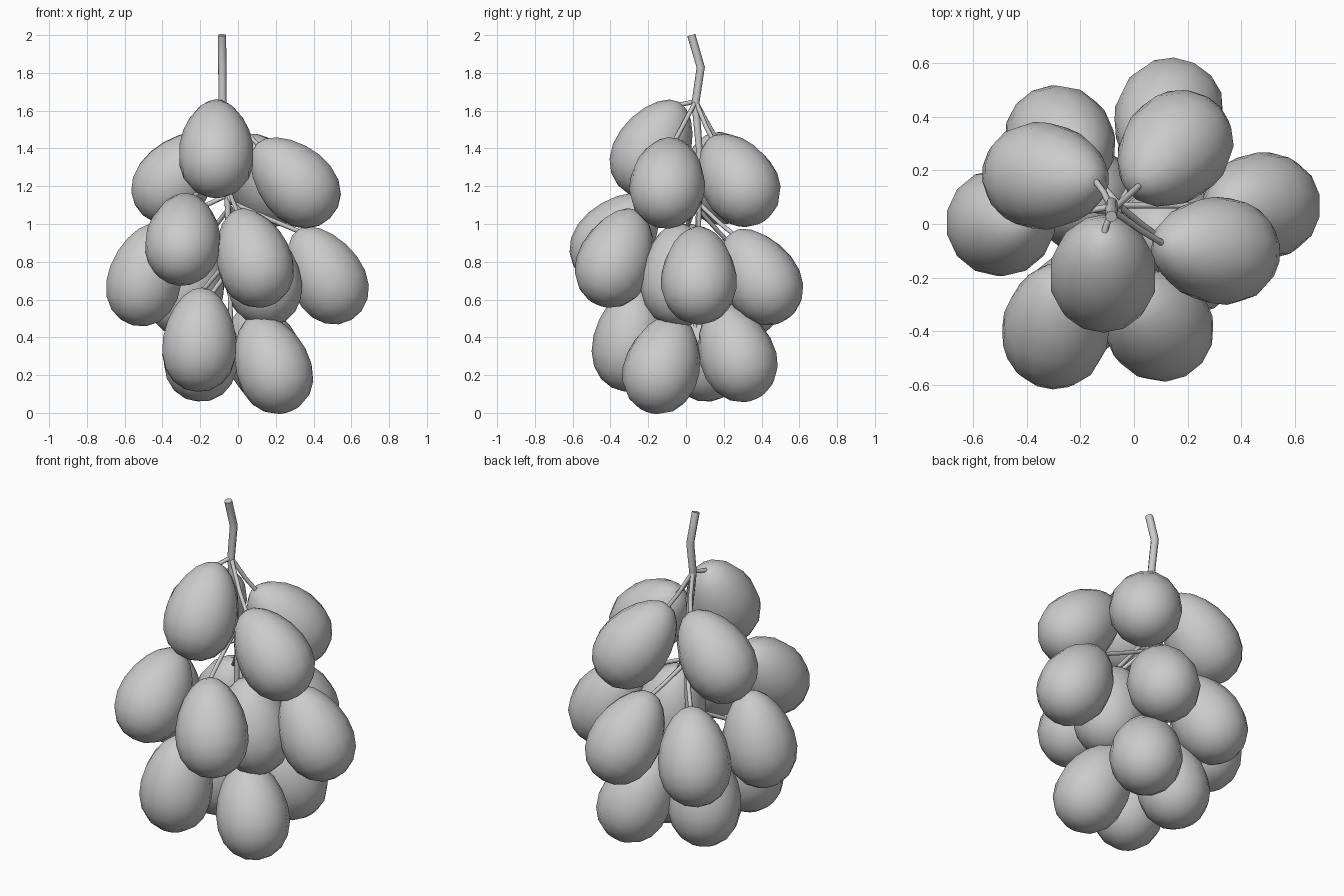
import bpy, bmesh, math
from mathutils import Vector

if "Cube" in bpy.data.objects:
    bpy.data.objects.remove(bpy.data.objects["Cube"])

# Each grape: bounding centre, direction from blossom end to stem end
GRAPES = [
    # upper tier
    ((-.115, -.185, 1.398), (0, .48, .87)),
    ((.305, -.10, 1.217), (-.7, .08, .71)),
    ((-.33, .18, 1.242), (.66, -.05, .74)),
    ((.155, .283, 1.23), (-.45, -.47, .76)),
    # middle tier
    ((-.293, -.38, .918), (.08, .66, .74)),
    ((.09, -.378, .82), (-.3, .35, .88)),
    ((-.497, .005, .73), (.25, 0, .96)),
    ((.475, .068, .728), (-.5, 0, .87)),
    ((.13, .40, .72), (-.25, -.5, .83)),
    ((-.275, .31, .67), (.3, -.3, .9)),
    ((.14, -.04, .73), (-.2, 0, .97)),
    # lower tier
    ((-.205, -.297, .388), (.05, .12, .99)),
    ((.19, -.13, .258), (-.35, .27, .88)),
    ((.145, .275, .32), (-.3, -.35, .88)),
    ((-.195, .10, .335), (.08, -.15, .97)),
]
HALF_LEN, RADIUS = .278, .199
SEGS, RINGS = 14, 10


def grape(i, centre, up):
    """Egg-shaped berry, narrower at the stem end; returns its stem tip."""
    bm = bmesh.new()
    bmesh.ops.create_uvsphere(bm, u_segments=SEGS, v_segments=RINGS, radius=1)
    q = Vector((0, 0, 1)).rotation_difference(Vector(up).normalized())
    for v in bm.verts:
        k = RADIUS * (1 - .17 * v.co.z)
        v.co = q @ Vector((v.co.x * k, v.co.y * k, v.co.z * HALF_LEN))
    shift = Vector([c - (max(v.co[a] for v in bm.verts) + min(v.co[a] for v in bm.verts)) / 2
                    for a, c in enumerate(centre)])
    bmesh.ops.translate(bm, vec=shift, verts=bm.verts)
    for f in bm.faces:
        f.smooth = True
    me = bpy.data.meshes.new(f"grape_{i}")
    bm.to_mesh(me)
    bm.free()
    bpy.context.collection.objects.link(bpy.data.objects.new(f"grape_{i}", me))
    return q @ Vector((0, 0, HALF_LEN)) + shift


def tube(name, pts, r):
    """Round stalk along points, with optional taper in a 4th coordinate."""
    cu = bpy.data.curves.new(name, 'CURVE')
    cu.dimensions = '3D'
    cu.bevel_depth = r
    cu.bevel_resolution = 2
    cu.use_fill_caps = True
    sp = cu.splines.new('POLY')
    sp.points.add(len(pts) - 1)
    for p, co in zip(sp.points, pts):
        p.co = (co[0], co[1], co[2], 1)
        p.radius = co[3] if len(co) > 3 else 1
    ob = bpy.data.objects.new(name, cu)
    bpy.context.collection.objects.link(ob)
    bpy.ops.object.select_all(action='DESELECT')
    ob.select_set(True)
    bpy.context.view_layer.objects.active = ob
    bpy.ops.object.convert(target='MESH')
    bpy.ops.object.shade_smooth_by_angle(angle=math.radians(50))


# Main stem running down through the bunch
STEM = [(-.085, .028, 2.0, 1), (-.083, .078, 1.83, 1), (-.082, .05, 1.64, .95),
        (-.07, .07, 1.4, .8), (-.055, .07, 1.1, .7), (-.045, .05, .75, .6), (-.035, .05, .35, .5)]
tube("main_stem", STEM, .022)


def stem_at(z):
    for a, b in zip(STEM, STEM[1:]):
        if b[2] <= z <= a[2]:
            return Vector(a[:3]).lerp(Vector(b[:3]), (a[2] - z) / (a[2] - b[2]))
    return Vector(STEM[-1][:3])


# Berries, each with a thin side stalk joining the stem above it
for i, (c, up) in enumerate(GRAPES):
    tip = grape(i + 1, c, up)
    start = stem_at(1.65 if i < 4 else tip.z + .15)
    inside = tip - Vector(up).normalized() * .02
    mid = start.lerp(tip, .6) + Vector((0, 0, -.01))
    tube(f"stalk_{i + 1}", [start, mid, inside], .012)
